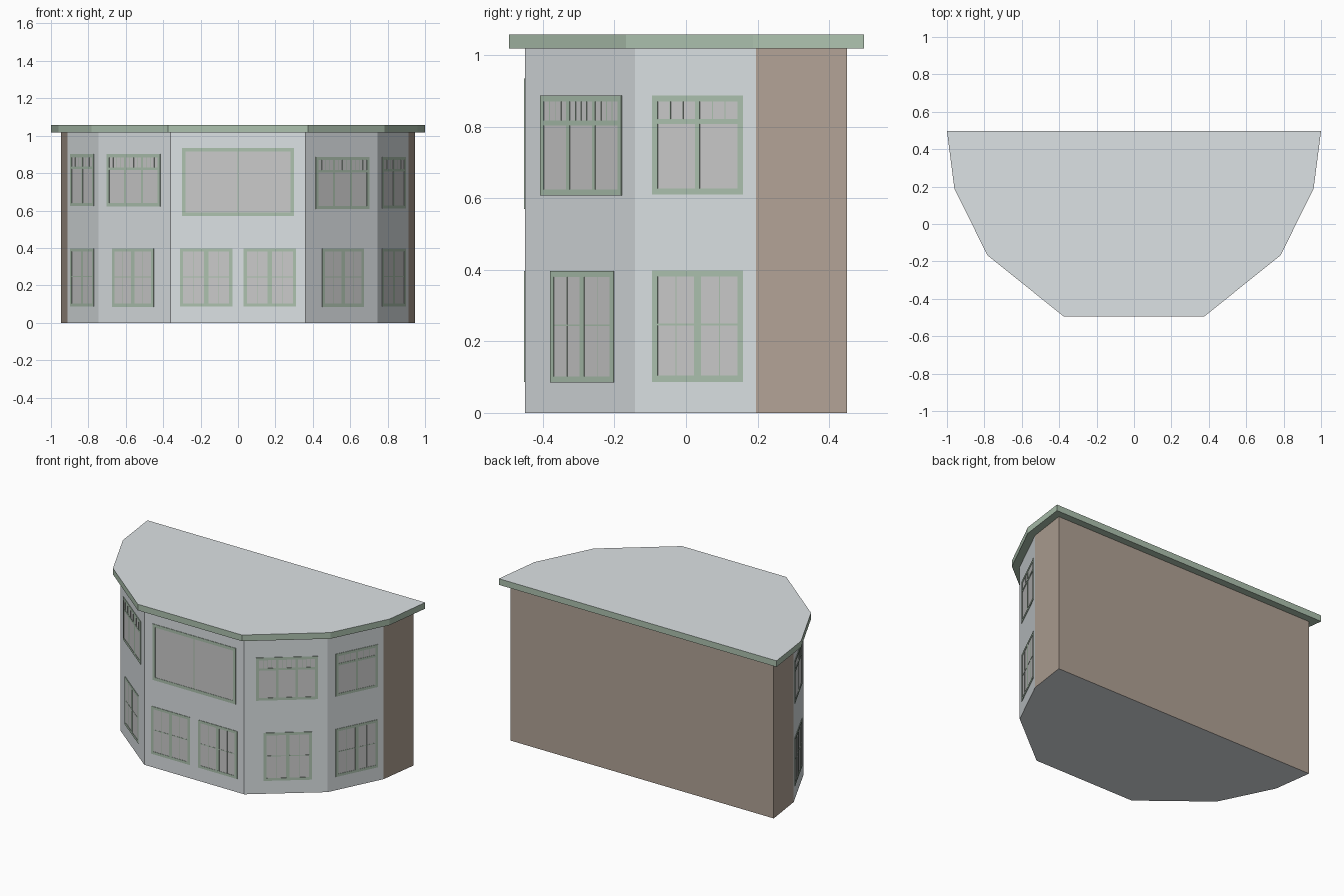
import bpy, bmesh
from mathutils import Vector

if "Cube" in bpy.data.objects:
    bpy.data.objects.remove(bpy.data.objects["Cube"])


def material(name, rgb):
    m = bpy.data.materials.new(name)
    m.diffuse_color = (*rgb, 1)
    m.use_nodes = True
    m.node_tree.nodes["Principled BSDF"].inputs["Base Color"].default_value = m.diffuse_color
    return m


GREY = material("wall_grey", (0.72, 0.76, 0.78))
GREEN = material("trim_green", (0.42, 0.54, 0.43))
BROWN = material("party_wall_brown", (0.44, 0.36, 0.30))
GLASS = material("window_pane", (0.70, 0.69, 0.69))


def finish(bm, name, mats):
    bmesh.ops.recalc_face_normals(bm, faces=bm.faces)
    me = bpy.data.meshes.new(name)
    bm.to_mesh(me)
    bm.free()
    for m in mats:
        me.materials.append(m)
    ob = bpy.data.objects.new(name, me)
    bpy.context.collection.objects.link(ob)
    return ob


def prism(name, half, z0, z1, mats, pick):
    """Extrude a mirrored half outline; pick(centre, normal) gives the material slot."""
    pts = half + [(-x, y) for x, y in reversed(half)]
    bm = bmesh.new()
    base = bm.faces.new([bm.verts.new((x, y, z0)) for x, y in pts])
    ext = bmesh.ops.extrude_face_region(bm, geom=[base], use_keep_orig=True)
    bmesh.ops.translate(bm, vec=(0, 0, z1 - z0),
                        verts=[v for v in ext["geom"] if isinstance(v, bmesh.types.BMVert)])
    bmesh.ops.recalc_face_normals(bm, faces=bm.faces)
    for f in bm.faces:
        f.material_index = pick(f.calc_center_median(), f.normal)
    return finish(bm, name, mats)


# Body: faceted bay with brown rear and rear side walls
WALL = [(0.36, -0.45), (0.745, -0.143), (0.912, 0.195), (0.947, 0.45)]
prism("house_walls", WALL, 0, 1.02, [GREY, BROWN],
      lambda c, n: int(c.y > 0.2 and abs(n.z) < 0.5))

# Overhanging roof slab: grey top, green fascia and soffit
ROOF = [(0.375, -0.495), (0.783, -0.168), (0.96, 0.187), (1.0, 0.497)]
prism("roof_slab", ROOF, 1.018, 1.058, [GREEN, GREY], lambda c, n: int(n.z > 0.5))


def window(name, p, q, side, u0, u1, z0, z1, lights, bar=0.017, mullion=0.017,
           transom=None, muntins=0, cross=None):
    """Window on facet p-q between distances u0 and u1; side=-1 mirrors it in x."""
    p, q = Vector(p), Vector(q)
    d = (q - p).normalized()
    n = Vector((d.y, -d.x))

    def box(bm, a, b, c, e, out):
        vs = []
        for h in (-0.002, out):
            for u, z in ((a, c), (b, c), (b, e), (a, e)):
                w = p + d * u + n * h
                vs.append(bm.verts.new((side * w.x, w.y, z)))
        for f in ((0, 1, 2, 3), (4, 5, 6, 7), (0, 1, 5, 4),
                  (1, 2, 6, 5), (2, 3, 7, 6), (3, 0, 4, 7)):
            bm.faces.new([vs[i] for i in f])

    # Pane
    bm = bmesh.new()
    box(bm, u0 + 0.005, u1 - 0.005, z0 + 0.005, z1 - 0.005, 0.001)
    finish(bm, name + "_pane", [GLASS])

    # Outer frame, mullions and glazing bars
    bm = bmesh.new()
    box(bm, u0, u1, z0, z0 + bar, 0.003)
    box(bm, u0, u1, z1 - bar, z1, 0.003)
    box(bm, u0, u0 + bar, z0 + bar, z1 - bar, 0.003)
    box(bm, u1 - bar, u1, z0 + bar, z1 - bar, 0.003)
    a, b = u0 + bar, u1 - bar
    step = (b - a + mullion) / lights
    low = z0 + bar
    if transom:
        box(bm, a, b, transom - 0.007, transom + 0.007, 0.0028)
        low = transom
    for i in range(lights):
        s = a + i * step
        if i:
            box(bm, s - mullion, s, z0 + bar, z1 - bar, 0.0026)
        for k in range(1, muntins + 1):
            c = s + (step - mullion) * k / (muntins + 1)
            box(bm, c - 0.0015, c + 0.0015, low, z1 - bar, 0.002)
    if cross:
        box(bm, a, b, cross - 0.0025, cross + 0.0025, 0.0022)
    finish(bm, name + "_frame", [GREEN])


# Front facet: one big window above, a pair of casements below
F0, F1 = (-0.36, -0.45), (0.36, -0.45)
window("front_upper_window", F0, F1, 1, 0.06, 0.66, 0.57, 0.935, 2, 0.02, 0.004)
for side, tag in ((1, "right"), (-1, "left")):
    window(f"front_lower_window_{tag}", F0, F1, side, 0.39, 0.67, 0.087, 0.397, 2,
           mullion=0.022, muntins=1, cross=0.245)

# Two angled facets on each side; left upper windows sit slightly higher
for side, tag, dz in ((1, "right", 0), (-1, "left", 0.014)):
    A, B, C = WALL[:3]
    window(f"angled_upper_window_{tag}", A, B, side, 0.07, 0.435, 0.608 + dz, 0.887 + dz, 3,
           mullion=0.014, transom=0.81 + dz, muntins=3)
    window(f"angled_lower_window_{tag}", A, B, side, 0.115, 0.40, 0.085, 0.397, 2,
           mullion=0.022, muntins=1, cross=0.245)
    window(f"side_upper_window_{tag}", B, C, side, 0.055, 0.338, 0.61 + dz, 0.887 + dz, 2,
           mullion=0.014, transom=0.815 + dz, muntins=2)
    window(f"side_lower_window_{tag}", B, C, side, 0.055, 0.338, 0.087, 0.398, 2,
           mullion=0.022, muntins=1, cross=0.247)
